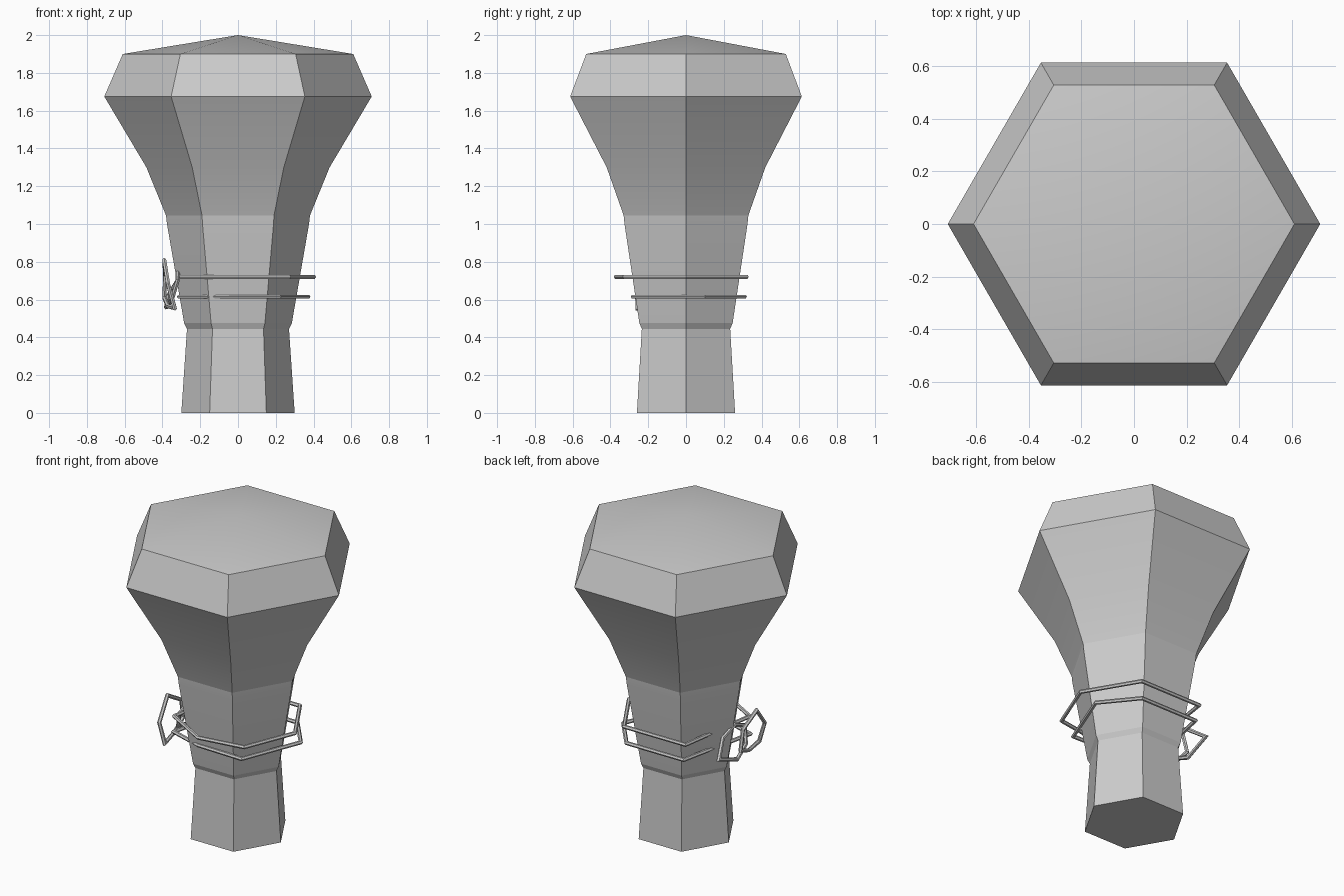
import bpy, bmesh, math
from mathutils import Vector

cube = bpy.data.objects.get("Cube")
if cube:
    bpy.data.objects.remove(cube, do_unlink=True)

# Single grey material
grey = bpy.data.materials.new("plain grey")
grey.use_nodes = True
COLOUR = (0.6, 0.6, 0.6, 1)
grey.diffuse_color = COLOUR
grey.node_tree.nodes["Principled BSDF"].inputs["Base Color"].default_value = COLOUR


def add_object(name, data):
    data.materials.append(grey)
    obj = bpy.data.objects.new(name, data)
    bpy.context.collection.objects.link(obj)
    return obj


def hex_lathe(name, profile, apex):
    """Six-sided body from (radius, height) pairs, closed below, pointed above."""
    bm = bmesh.new()
    rings = [[bm.verts.new((r * math.cos(k * math.pi / 3),
                            r * math.sin(k * math.pi / 3), z))
              for k in range(6)] for r, z in profile]
    for low, high in zip(rings, rings[1:]):
        for k in range(6):
            n = (k + 1) % 6
            bm.faces.new((low[k], low[n], high[n], high[k]))
    bm.faces.new(rings[0][::-1])
    tip = bm.verts.new((0, 0, apex))
    for k in range(6):
        bm.faces.new((rings[-1][k], rings[-1][(k + 1) % 6], tip))
    mesh = bpy.data.meshes.new(name)
    bm.to_mesh(mesh)
    bm.free()
    return add_object(name, mesh)


def wire_loop(name, points, radius=0.012):
    """Closed six-sided wire with mitred corners."""
    bm = bmesh.new()
    pts = [Vector(p) for p in points]
    centre = sum(pts, Vector()) / len(pts)
    normal = Vector()
    for a, b in zip(pts, pts[1:] + pts[:1]):
        normal += (a - centre).cross(b - centre)
    normal.normalize()
    sections = []
    for i, p in enumerate(pts):
        before = (p - pts[i - 1]).normalized()
        after = (pts[(i + 1) % len(pts)] - p).normalized()
        side = (before + after).normalized().cross(normal).normalized()
        mitre = 1 / max(0.5, math.sqrt((1 + before.dot(after)) / 2))
        sections.append([bm.verts.new(
            p + radius * (side * mitre * math.cos(k * math.pi / 3)
                          + normal * math.sin(k * math.pi / 3)))
            for k in range(6)])
    for i, low in enumerate(sections):
        high = sections[(i + 1) % len(sections)]
        for k in range(6):
            n = (k + 1) % 6
            bm.faces.new((low[k], low[n], high[n], high[k]))
    bmesh.ops.recalc_face_normals(bm, faces=bm.faces)
    mesh = bpy.data.meshes.new(name)
    bm.to_mesh(mesh)
    bm.free()
    return add_object(name, mesh)


# Handle, collar bands and flared head
body = hex_lathe("flared_body", [
    (0.30, 0), (0.27, 0.445), (0.285, 0.475), (0.376, 1.0), (0.381, 1.045),
    (0.485, 1.3), (0.708, 1.675), (0.61, 1.9)], apex=2.0)
bpy.context.view_layer.objects.active = body
body.select_set(True)
bpy.ops.object.shade_smooth_by_angle(angle=math.radians(12))

# Two wire rings around the handle
upper = [(0.40, 0), (0.21, 0.32), (-0.22, 0.32), (-0.3, -0.21),
         (-0.02, -0.37), (0.27, -0.325)]
lower = [(0.37, 0.1), (0.2, 0.31), (-0.2, 0.31), (-0.31, -0.2),
         (-0.09, -0.27), (0.22, -0.28)]
wire_loop("upper_ring", [(x, y, 0.72) for x, y in upper])
wire_loop("lower_ring", [(x, y, 0.615) for x, y in lower])

# Two small links hanging at the side
wire_loop("outer_link", [
    (-0.39, -0.15, 0.805), (-0.37, -0.26, 0.68), (-0.335, -0.255, 0.555),
    (-0.37, -0.1, 0.565), (-0.39, 0.01, 0.61), (-0.385, -0.02, 0.73)])
wire_loop("inner_link", [
    (-0.32, 0.09, 0.7), (-0.37, 0.2, 0.62), (-0.38, 0.03, 0.56),
    (-0.35, -0.1, 0.6), (-0.32, -0.13, 0.7), (-0.32, -0.03, 0.74)])
